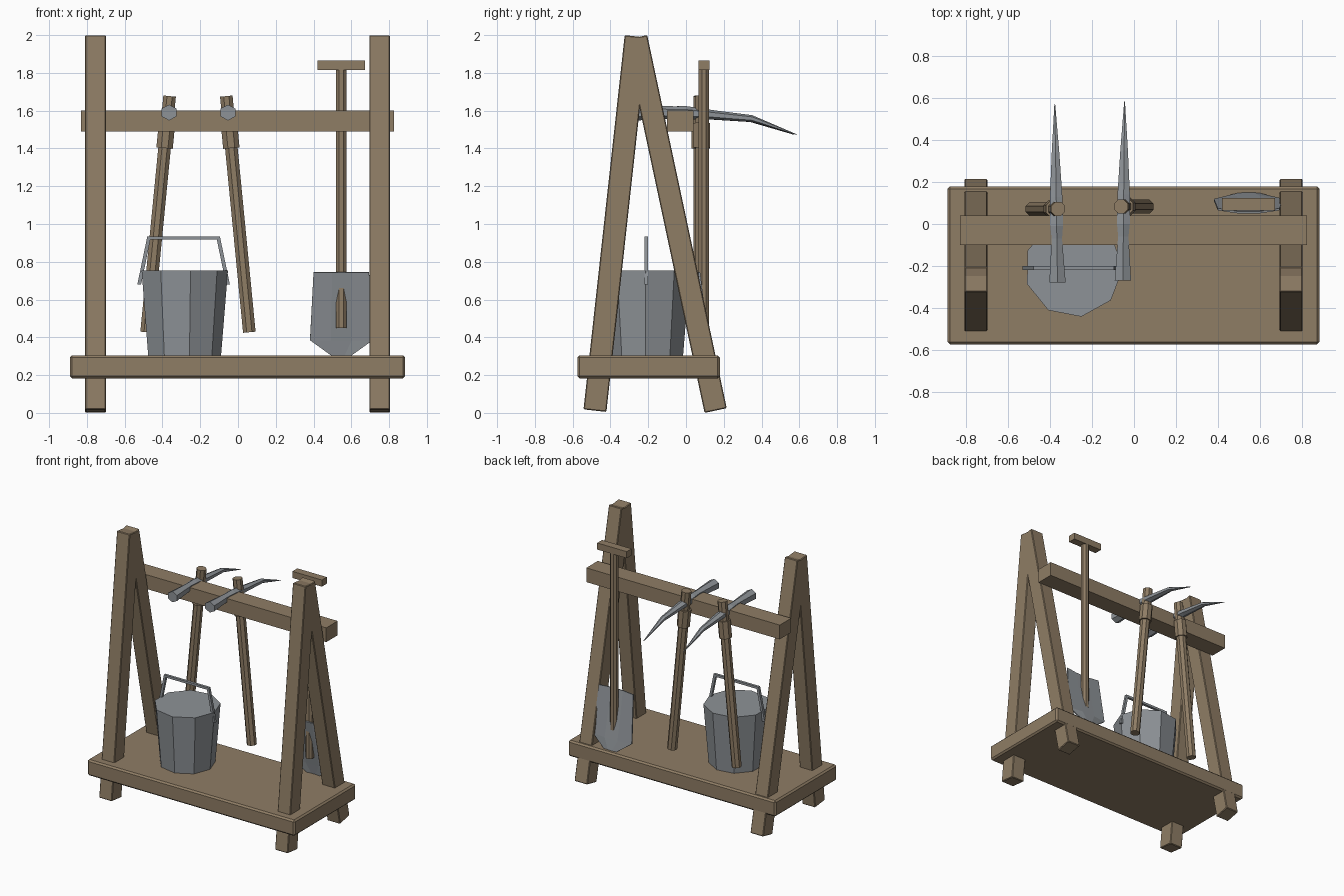
import bpy, bmesh
from math import cos, sin, radians
from mathutils import Vector

cube = bpy.data.objects.get("Cube")
if cube:
    bpy.data.objects.remove(cube, do_unlink=True)


def material(name, rgb):
    m = bpy.data.materials.new(name)
    m.use_nodes = True
    m.diffuse_color = (*rgb, 1)
    m.node_tree.nodes["Principled BSDF"].inputs["Base Color"].default_value = (*rgb, 1)
    return m


WOOD = material("brown wood", (0.275, 0.205, 0.13))
METAL = material("grey metal", (0.27, 0.29, 0.31))


def loft(name, rings, mat, bevel=0):
    """Skin a row of matching loops and cap both ends."""
    bm = bmesh.new()
    loops = [[bm.verts.new(p) for p in ring] for ring in rings]
    for a, b in zip(loops, loops[1:]):
        for i in range(len(a)):
            j = (i + 1) % len(a)
            bm.faces.new((a[i], a[j], b[j], b[i]))
    bm.faces.new(loops[0])
    bm.faces.new(loops[-1])
    bmesh.ops.recalc_face_normals(bm, faces=bm.faces)
    mesh = bpy.data.meshes.new(name)
    bm.to_mesh(mesh)
    bm.free()
    mesh.materials.append(mat)
    ob = bpy.data.objects.new(name, mesh)
    bpy.context.collection.objects.link(ob)
    if bevel:
        mod = ob.modifiers.new("edge bevel", "BEVEL")
        mod.width = bevel
        mod.segments = 1
    return ob


def bar(name, start, end, size_x, size_side, mat, bevel=0):
    """Square beam between two points, its first cross axis near x."""
    a, b = Vector(start), Vector(end)
    d = (b - a).normalized()
    side = d.cross(Vector((1, 0, 0)))
    if side.length < 0.5:
        side = d.cross(Vector((0, 1, 0)))
    side.normalize()
    across = side.cross(d)
    corners = [across * sx * size_x / 2 + side * sy * size_side / 2
               for sx, sy in ((-1, -1), (1, -1), (1, 1), (-1, 1))]
    return loft(name, [[p + c for c in corners] for p in (a, b)], mat, bevel)


def box(name, x, y, z, mat, bevel=0):
    rings = [[(x[0], y[0], h), (x[1], y[0], h), (x[1], y[1], h), (x[0], y[1], h)] for h in z]
    return loft(name, rings, mat, bevel)


def pole(name, start, end, radius, sides, mat):
    a, b = Vector(start), Vector(end)
    turn = (b - a).to_track_quat("Z", "X")
    ring = [turn @ Vector((cos(t), sin(t), 0)) * radius
            for t in (radians(360 * (i + 0.5) / sides) for i in range(sides))]
    return loft(name, [[p + r for r in ring] for p in (a, b)], mat)


# Stand
box("platform", (-0.89, 0.885), (-0.575, 0.18), (0.182, 0.305), WOOD, 0.012)
box("crossbar", (-0.83, 0.825), (-0.10, 0.04), (1.49, 1.60), WOOD)
for label, x in (("right", -0.755), ("left", 0.75)):
    bar(label + "_front_leg", (x, -0.482, 0.012), (x, -0.264, 1.993), 0.11, 0.122, WOOD, 0.005)
    bar(label + "_rear_leg", (x, 0.157, 0.0125), (x, -0.264, 1.9875), 0.11, 0.12, WOOD, 0.005)

# Bucket and its bail
bx, by = -0.288, -0.21
nine = [radians(40 * i - 1) for i in range(9)]
loft("bucket", [[(bx + r * cos(t), by + r * sin(t), z) for t in nine]
                for r, z in ((0.198, 0.3), (0.235, 0.755))], METAL)
bail = [(-0.245, 0.68), (-0.192, 0.935), (0.192, 0.935), (0.245, 0.68)]
inner = [(-0.225, 0.68), (-0.176, 0.917), (0.176, 0.917), (0.225, 0.68)]
loft("bucket_handle", [[(bx + o[0], by - 0.01, o[1]), (bx + o[0], by + 0.01, o[1]),
                        (bx + i[0], by + 0.01, i[1]), (bx + i[0], by - 0.01, i[1])]
                       for o, i in zip(bail, inner)], METAL)

# Pickaxes: (handle top x, handle bottom x, y, head front x, head tip x)
HEAD = [(-0.28, 1.59, 0.041, 0.042), (-0.07, 1.59, 0.026, 0.033), (-0.01, 1.588, 0.032, 0.036),
        (0.13, 1.578, 0.031, 0.025), (0.34, 1.558, 0.019, 0.018), (0.573, 1.474, 0.002, 0.002)]
picks = (("right", -0.362, -0.484, 0.072, -0.365, -0.378),
         ("left", -0.062, 0.06, 0.083, -0.053, -0.045))
for label, tx, lx, y, fx, ex in picks:
    top, low = Vector((tx, y, 1.677)), Vector((lx, y, 0.427))
    pole(label + "_pick_handle", low, top, 0.036, 8, WOOD)
    pole(label + "_pick_collar", top.lerp(low, 0.22), top.lerp(low, 0.115), 0.047, 8, WOOD)
    rings = []
    for hy, hz, rx, rz in HEAD:
        cx = fx + (ex - fx) * (hy + 0.28) / 0.85
        rings.append([(cx + rx * cos(t) * 1.1, hy + y - 0.072, hz + rz * sin(t))
                      for t in (radians(60 * i + 30) for i in range(6))])
    loft(label + "_pick_head", rings, METAL)

# Shovel
sx, sy = 0.547, 0.095
pole("shovel_handle", (sx, sy, 0.45), (sx, sy, 1.83), 0.03, 8, WOOD)
box("shovel_grip", (0.42, 0.672), (0.065, 0.125), (1.815, 1.866), WOOD)

# Blade: rows of (half width, z, side y, middle y), lowest row is the cut point
ROWS = [(0.147, 0.745, 0.07, 0.055), (0.166, 0.385, 0.115, 0.13), (0.055, 0.305, 0.142, 0.146)]
bm = bmesh.new()
grid = []
for w, z, ys, ym in ROWS:
    grid.append([bm.verts.new((sx + w * f, ym if abs(f) < 0.5 else ys, z))
                 for f in (-1, -0.33, 0.33, 1)])
for a, b in zip(grid, grid[1:]):
    for i in range(3):
        bm.faces.new((a[i], b[i], b[i + 1], a[i + 1]))
bmesh.ops.recalc_face_normals(bm, faces=bm.faces)
mesh = bpy.data.meshes.new("shovel_blade")
bm.to_mesh(mesh)
bm.free()
mesh.materials.append(METAL)
blade = bpy.data.objects.new("shovel_blade", mesh)
bpy.context.collection.objects.link(blade)
solid = blade.modifiers.new("thickness", "SOLIDIFY")
solid.thickness = 0.01
solid.offset = 0
